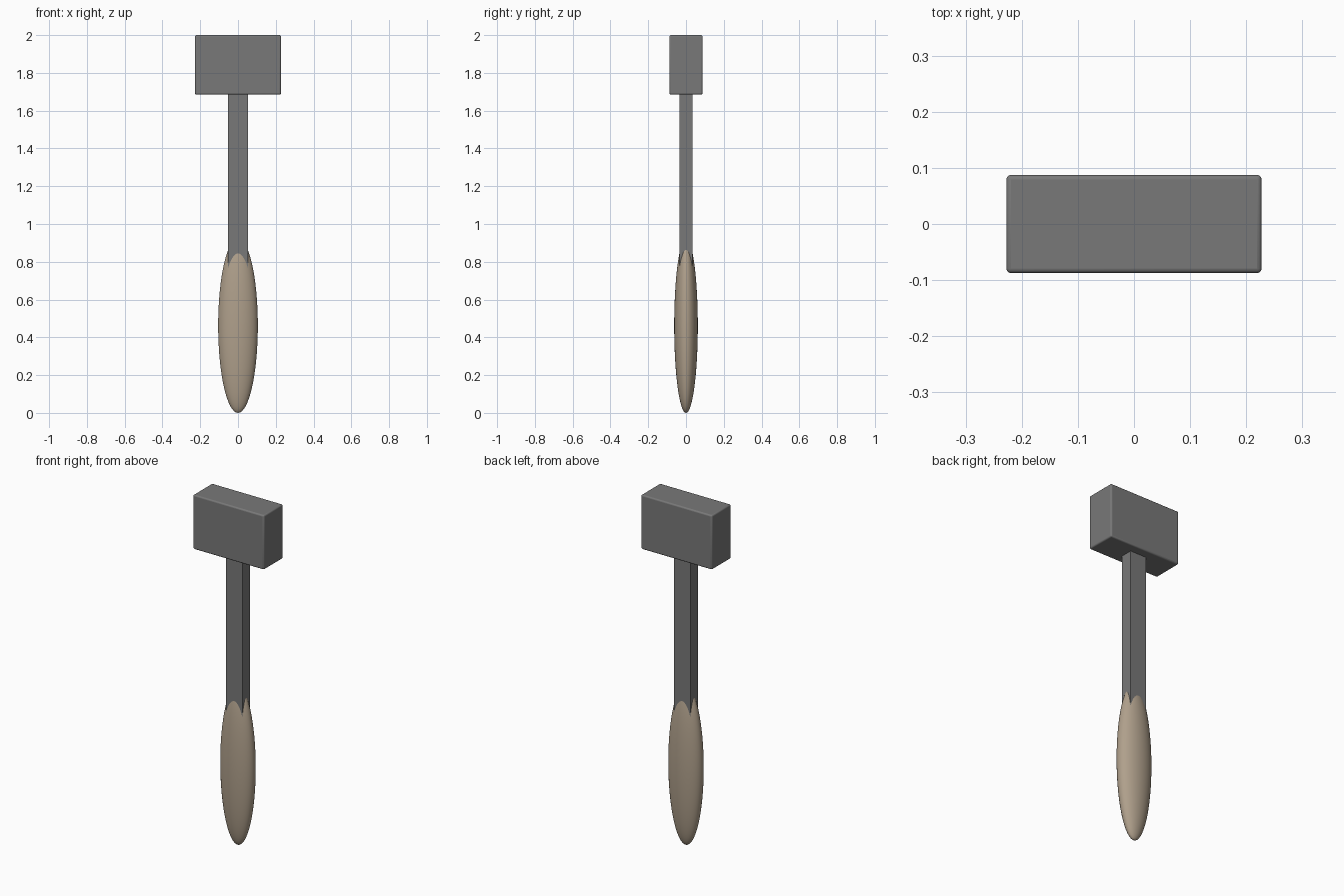
import bpy
import math

if "Cube" in bpy.data.objects:
    bpy.data.objects.remove(bpy.data.objects["Cube"], do_unlink=True)


def make_material(name, rgb):
    mat = bpy.data.materials.new(name)
    mat.use_nodes = True
    color = (*rgb, 1.0)
    mat.diffuse_color = color
    mat.node_tree.nodes["Principled BSDF"].inputs["Base Color"].default_value = color
    return mat


def finish(name, size, mat):
    obj = bpy.context.object
    obj.name = name
    obj.scale = size
    bpy.ops.object.transform_apply(location=False, rotation=False, scale=True)
    obj.data.materials.append(mat)
    return obj


def box(name, size, z_low, z_high, mat):
    bpy.ops.mesh.primitive_cube_add(size=1, location=(0, 0, (z_low + z_high) / 2))
    return finish(name, (*size, z_high - z_low), mat)


steel = make_material("dark grey steel", (0.19, 0.19, 0.19))
wood = make_material("pale wood", (0.43, 0.35, 0.26))

# Head: block with slightly softened edges
head = box("hammer_head", (0.455, 0.175), 1.685, 2.0, steel)
bevel = head.modifiers.new("soft_edges", "BEVEL")
bevel.width = 0.008
bevel.segments = 3
bpy.ops.object.shade_smooth_by_angle(angle=math.radians(35))

# Shaft: flat bar running from the grip into the head
box("shaft", (0.104, 0.07), 0.5, 1.72, steel)

# Grip: long flattened ellipsoid
bpy.ops.mesh.primitive_uv_sphere_add(segments=48, ring_count=32, radius=1, location=(0, 0, 0.462))
finish("grip", (0.105, 0.0625, 0.462), wood)
bpy.ops.object.shade_smooth()
